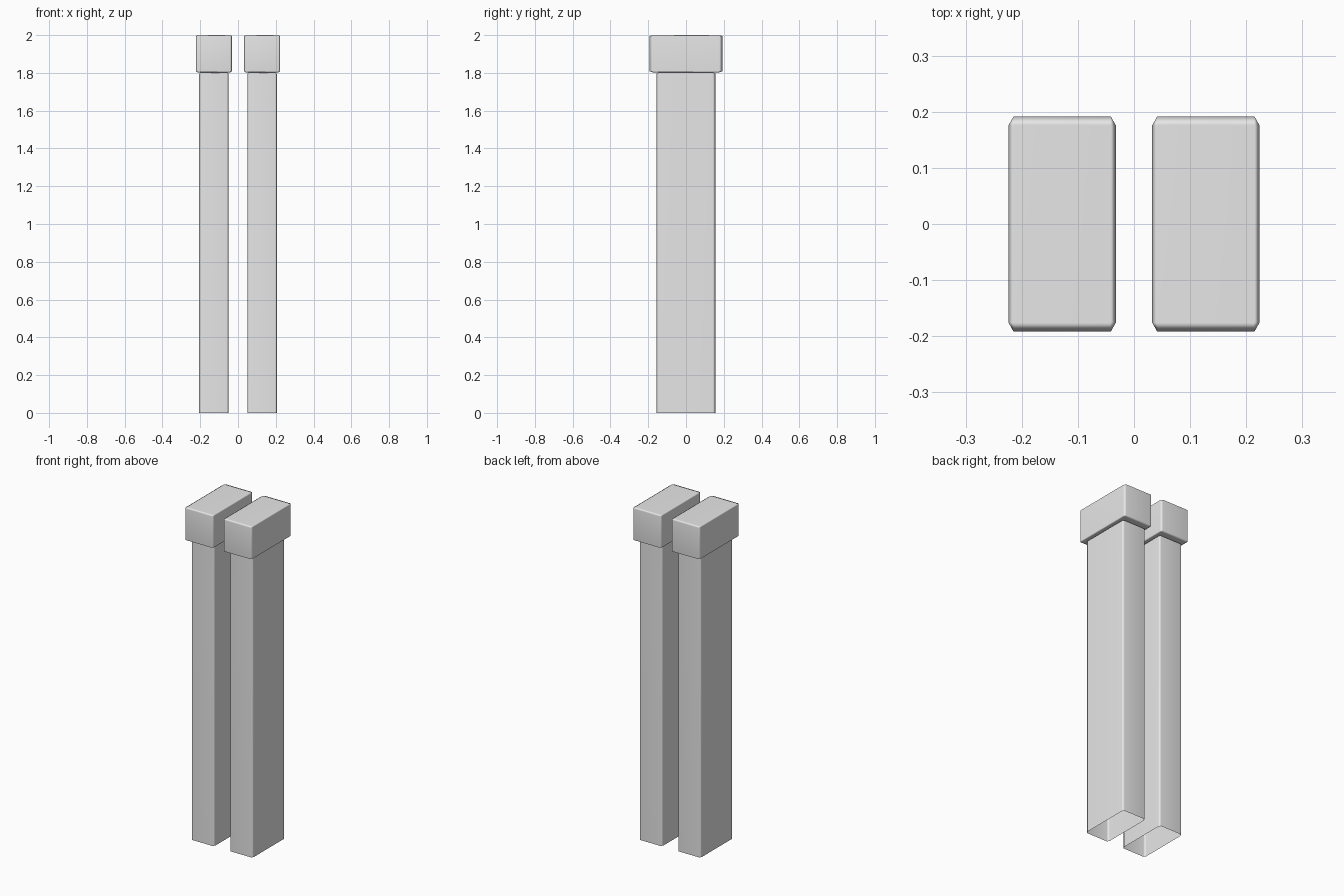
import bpy, bmesh

if "Cube" in bpy.data.objects:
    bpy.data.objects.remove(bpy.data.objects["Cube"])

grey = bpy.data.materials.new("plain grey")
grey.diffuse_color = (0.8, 0.8, 0.8, 1)
grey.use_nodes = True
grey.node_tree.nodes["Principled BSDF"].inputs["Base Color"].default_value = grey.diffuse_color


def ring(bm, cx, hx, hy, bx, by, z):
    """Rectangle with chamfered corners at height z."""
    pts = [(hx, -hy + by), (hx, hy - by), (hx - bx, hy), (-hx + bx, hy),
           (-hx, hy - by), (-hx, -hy + by), (-hx + bx, -hy), (hx - bx, -hy)]
    return [bm.verts.new((cx + x, y, z)) for x, y in pts]


def chamfered_block(name, cx, hx, hy, bx, by, bz, z0, z1, closed_bottom):
    """Vertical block with chamfered edges, optionally open underneath."""
    levels = [(z0, 0), (z1 - bz, 0), (z1, 1)]
    if closed_bottom:
        levels = [(z0, 1), (z0 + bz, 0)] + levels[1:]
    bm = bmesh.new()
    rings = [ring(bm, cx, hx - bx * k, hy - by * k,
                  bx * (1 - 0.9 * k), by * (1 - 0.9 * k), z) for z, k in levels]
    for a, b in zip(rings, rings[1:]):
        for i in range(8):
            j = (i + 1) % 8
            bm.faces.new((a[i], a[j], b[j], b[i]))
    bm.faces.new(rings[-1])
    if closed_bottom:
        bm.faces.new(rings[0][::-1])
    for f in bm.faces:
        f.smooth = True
    mesh = bpy.data.meshes.new(name)
    bm.to_mesh(mesh)
    bm.free()
    mesh.materials.append(grey)
    obj = bpy.data.objects.new(name, mesh)
    bpy.context.collection.objects.link(obj)
    # keep the large faces flat while the chamfers stay soft
    obj.modifiers.new("weighted normals", 'WEIGHTED_NORMAL')
    return obj


for side, cx in (("left", -0.128), ("right", 0.128)):
    # tall shaft, open at the bottom
    chamfered_block(side + "_shaft", cx, 0.0775, 0.156, 0.008, 0.014, 0.008,
                    0.0, 1.803, False)
    # wider cap on top
    chamfered_block(side + "_cap", cx, 0.0955, 0.192, 0.009, 0.016, 0.005,
                    1.803, 2.0, True)
